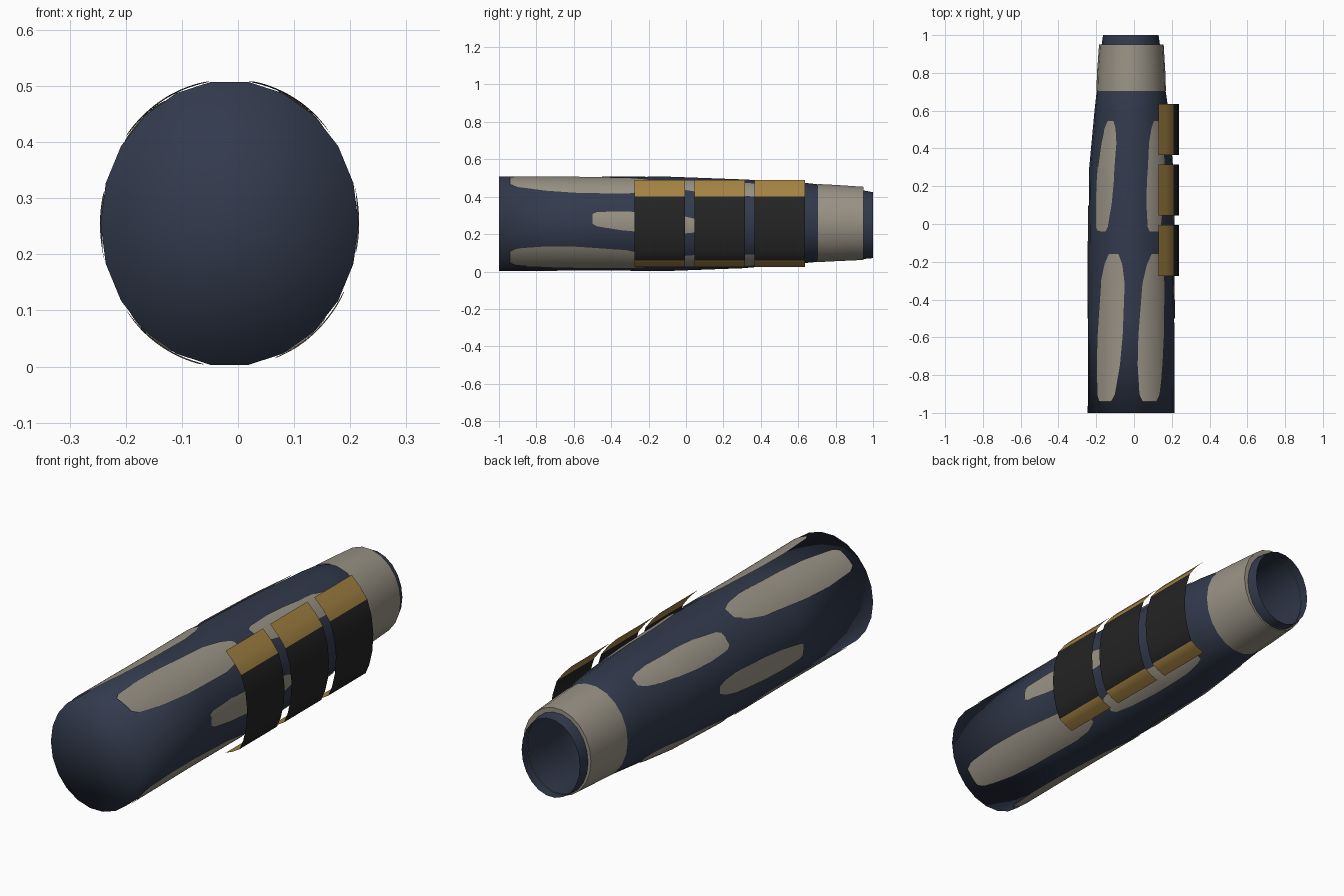
import bpy, bmesh, math

cube = bpy.data.objects.get("Cube")
if cube:
    bpy.data.objects.remove(cube, do_unlink=True)


def material(name, rgb):
    m = bpy.data.materials.new(name)
    m.use_nodes = True
    m.diffuse_color = (*rgb, 1)
    bsdf = next(n for n in m.node_tree.nodes if n.type == 'BSDF_PRINCIPLED')
    bsdf.inputs["Base Color"].default_value = (*rgb, 1)
    bsdf.inputs["Roughness"].default_value = 0.8
    return m


NAVY = material("navy cloth", (0.032, 0.042, 0.073))
BEIGE = material("beige cloth", (0.32, 0.29, 0.235))
GOLD = material("brass trim", (0.37, 0.225, 0.055))
BLACK = material("black plate", (0.017, 0.017, 0.017))

SIDES = 22
# Stations along the sleeve: y, centre x, centre z, radius x, radius z
SLEEVE = [(-1, -.015, .255, .23, .255), (-.5, -.015, .255, .228, .252),
          (-.1, -.015, .255, .227, .255), (.3, -.015, .255, .222, .24),
          (.6, -.013, .26, .196, .22), (.7, -.015, .259, .183, .21),
          (.74, -.015, .258, .17, .197), (.95, -.017, .25, .154, .185),
          (1, -.017, .248, .147, .178)]
CUFF = [(.95, -.017, .25, .152, .183), (.95, -.014, .2575, .171, .1975),
        (.8, -.015, .259, .181, .206), (.705, -.015, .259, .184, .211)]


def ring_point(station, angle, lift=0):
    y, cx, cz, rx, rz = station
    return (cx + (rx + lift) * math.cos(angle), y, cz + (rz + lift) * math.sin(angle))


def station_at(y):
    """Interpolate the sleeve profile at any y."""
    for a, b in zip(SLEEVE, SLEEVE[1:]):
        if y <= b[0]:
            t = (y - a[0]) / (b[0] - a[0])
            return [p + (q - p) * t for p, q in zip(a, b)]
    return SLEEVE[-1]


def add_sheet(bm, rows, closed=False):
    """Skin a grid of points with quads."""
    grid = [[bm.verts.new(p) for p in row] for row in rows]
    for a, b in zip(grid, grid[1:]):
        n = len(a)
        for i in range(n if closed else n - 1):
            j = (i + 1) % n
            bm.faces.new((a[i], a[j], b[j], b[i]))
    return grid


def finish(bm, name, mats, smooth=True):
    mesh = bpy.data.meshes.new(name)
    bm.to_mesh(mesh)
    bm.free()
    for m in mats:
        mesh.materials.append(m)
    for p in mesh.polygons:
        p.use_smooth = smooth
    obj = bpy.data.objects.new(name, mesh)
    bpy.context.collection.objects.link(obj)
    return obj


def rings(stations):
    return [[ring_point(s, math.tau * i / SIDES) for i in range(SIDES)] for s in stations]


# Sleeve: tapered tube, open at the back, capped with a softly shaded fan at the front
bm = bmesh.new()
grid = add_sheet(bm, rings(SLEEVE), closed=True)
hub = bm.verts.new((-.015, -1, .255))
for i in range(SIDES):
    bm.faces.new((hub, grid[0][(i + 1) % SIDES], grid[0][i]))
bmesh.ops.recalc_face_normals(bm, faces=bm.faces)
finish(bm, "sleeve", [NAVY])

# Cuff: band around the narrow end
bm = bmesh.new()
grid = add_sheet(bm, rings(CUFF), closed=True)
for a, b in zip(grid[1], grid[1][1:] + grid[1][:1]):
    bm.edges.get((a, b)).smooth = False
for f in bm.faces:
    f.normal_update()
side = max(bm.faces, key=lambda f: f.calc_center_median().x)
if side.normal.x < 0:
    bmesh.ops.reverse_faces(bm, faces=bm.faces)
finish(bm, "cuff", [BEIGE])

# Patches: long islands that twist slightly around the sleeve
WIDTH = [(0, .5), (.04, .72), (.25, .95), (.45, 1), (.8, .9), (.93, .66), (1, .35)]


def width_at(t):
    for (t0, w0), (t1, w1) in zip(WIDTH, WIDTH[1:]):
        if t <= t1:
            return w0 + (w1 - w0) * (t - t0) / (t1 - t0)
    return WIDTH[-1][1]


def patch(name, y0, y1, start, end, half):
    rows = []
    for k in range(51):
        t = k / 50
        y = y0 + (y1 - y0) * t
        mid, w = start + (end - start) * t, half * width_at(t)
        rows.append([ring_point(station_at(y), math.radians(mid + w * (1 - i / 6)), .003)
                     for i in range(13)])
    bm = bmesh.new()
    add_sheet(bm, rows)
    for f in bm.faces:
        f.normal_update()
    f = next(iter(bm.faces))
    c = f.calc_center_median()
    if f.normal.x * (c.x + .015) + f.normal.z * (c.z - .255) < 0:
        bmesh.ops.reverse_faces(bm, faces=bm.faces)
    finish(bm, name, [BEIGE])


for i, (a, b) in enumerate([(65, 55), (127, 114), (-45, -53), (-118, -127)]):
    patch(f"front_patch_{i + 1}", -.94, -.16, a, b, 20)
for i, (a, b) in enumerate([(6, -3), (186, 176)]):
    patch(f"side_patch_{i + 1}", -.5, .1, a, b, 12)
for i, (a, b) in enumerate([(57, 49), (134, 123), (-53, -60), (-127, -136)]):
    patch(f"back_patch_{i + 1}", -.04, .545, a, b, 15)

# Guard plates: three thin curved shells with brass end strips
GUARD = [(.13, .49), (.172, .448), (.208, .40), (.23, .33), (.239, .25),
         (.234, .17), (.219, .105), (.2, .06), (.167, .04), (.13, .025)]
for i in range(3):
    y0 = -.275 + .32 * i
    bm = bmesh.new()
    add_sheet(bm, [[(x, y, z) for x, z in GUARD] for y in (y0, y0 + .27)])
    for f in bm.faces:
        f.normal_update()
        z = f.calc_center_median().z
        f.material_index = 0 if .06 < z < .40 else 1
    if sum(f.normal.x for f in bm.faces) < 0:
        bmesh.ops.reverse_faces(bm, faces=bm.faces)
    finish(bm, f"guard_plate_{i + 1}", [BLACK, GOLD])
